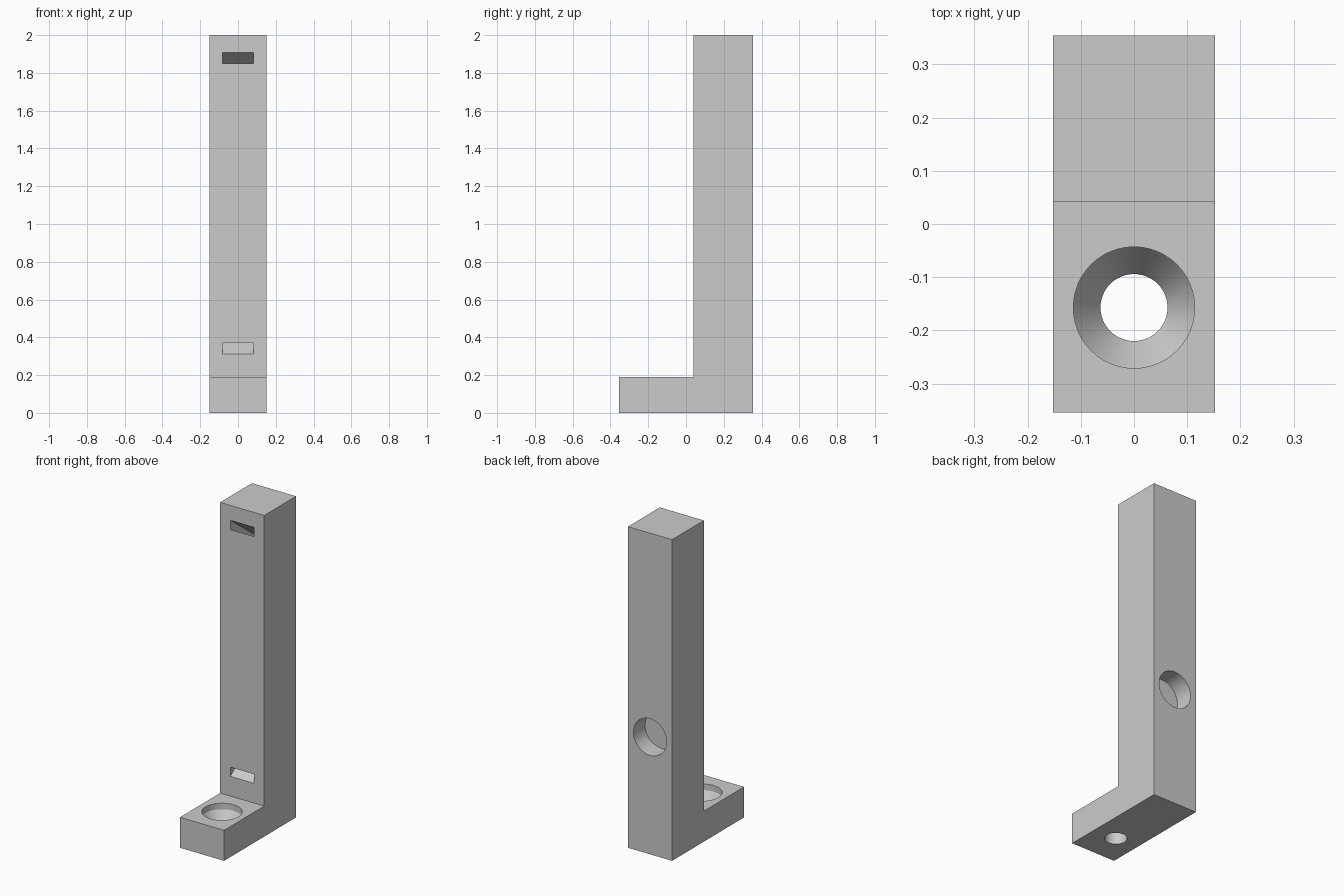
import bpy, bmesh, math
from mathutils import Matrix

cube = bpy.data.objects.get("Cube")
if cube:
    bpy.data.objects.remove(cube, do_unlink=True)

HALF_W, HALF_D = 0.152, 0.354
COLUMN_Y, FOOT_Z = 0.041, 0.19

grey = bpy.data.materials.new("plain grey")
grey.use_nodes = True
colour = (0.6, 0.6, 0.6, 1)
grey.diffuse_color = colour
grey.node_tree.nodes["Principled BSDF"].inputs["Base Color"].default_value = colour


def new_object(name, bm):
    bmesh.ops.recalc_face_normals(bm, faces=bm.faces)
    mesh = bpy.data.meshes.new(name)
    bm.to_mesh(mesh)
    bm.free()
    mesh.materials.append(grey)
    obj = bpy.data.objects.new(name, mesh)
    bpy.context.collection.objects.link(obj)
    return obj


def extruded(name, profile, half_width):
    """Extrude a (y, z) side profile across x."""
    bm = bmesh.new()
    face = bm.faces.new([bm.verts.new((-half_width, y, z)) for y, z in profile])
    ext = bmesh.ops.extrude_face_region(bm, geom=[face])
    verts = [g for g in ext["geom"] if isinstance(g, bmesh.types.BMVert)]
    bmesh.ops.translate(bm, verts=verts, vec=(2 * half_width, 0, 0))
    return new_object(name, bm)


def turned(name, profile, matrix, steps=48):
    """Spin an (r, z) outline into a closed solid."""
    bm = bmesh.new()
    verts = [bm.verts.new((r, 0, z)) for r, z in profile]
    edges = [bm.edges.new(pair) for pair in zip(verts, verts[1:])]
    bmesh.ops.spin(bm, geom=verts + edges, cent=(0, 0, 0), axis=(0, 0, 1),
                   angle=math.tau, steps=steps)
    bmesh.ops.remove_doubles(bm, verts=bm.verts, dist=1e-4)
    bmesh.ops.transform(bm, matrix=matrix, verts=bm.verts)
    return new_object(name, bm)


# L-shaped body
bracket = extruded("bracket", [
    (-HALF_D, 0), (HALF_D, 0), (HALF_D, 2),
    (COLUMN_Y, 2), (COLUMN_Y, FOOT_Z), (-HALF_D, FOOT_Z)], HALF_W)

# Countersunk screw hole through the foot
cutters = [turned("screw_hole_cutter", [
    (0, -0.1), (0.063, -0.1), (0.063, 0.076), (0.114, 0.152),
    (0.114, 0.3), (0, 0.3)], Matrix.Translation((0, -0.157, 0)))]

# Round blind pocket in the back of the column
cutters.append(turned("back_pocket_cutter", [
    (0, -0.114), (0.114, -0.114), (0.114, 0.1), (0, 0.1)],
    Matrix.Translation((0, HALF_D, 0.73)) @ Matrix.Rotation(-math.pi / 2, 4, "X")))

# Strap slots slanting towards each other inside the column
SLOPE = 0.75
for name, low, direction in (("lower", 0.313, 1), ("upper", 1.85, -1)):
    front, back = COLUMN_Y - 0.05, COLUMN_Y + 0.24
    profile = [(y, z + direction * SLOPE * (y - COLUMN_Y))
               for y, z in ((front, low), (back, low),
                            (back, low + 0.057), (front, low + 0.057))]
    cutters.append(extruded(name + "_slot_cutter", profile, 0.081))

# Cut the openings and bake the result
for cutter in cutters:
    mod = bracket.modifiers.new(cutter.name, "BOOLEAN")
    mod.operation = "DIFFERENCE"
    mod.solver = "EXACT"
    mod.object = cutter
bpy.context.view_layer.objects.active = bracket
bracket.select_set(True)
for mod in list(bracket.modifiers):
    bpy.ops.object.modifier_apply(modifier=mod.name)
for cutter in cutters:
    bpy.data.objects.remove(cutter, do_unlink=True)
bpy.ops.object.shade_smooth_by_angle(angle=math.radians(25))
